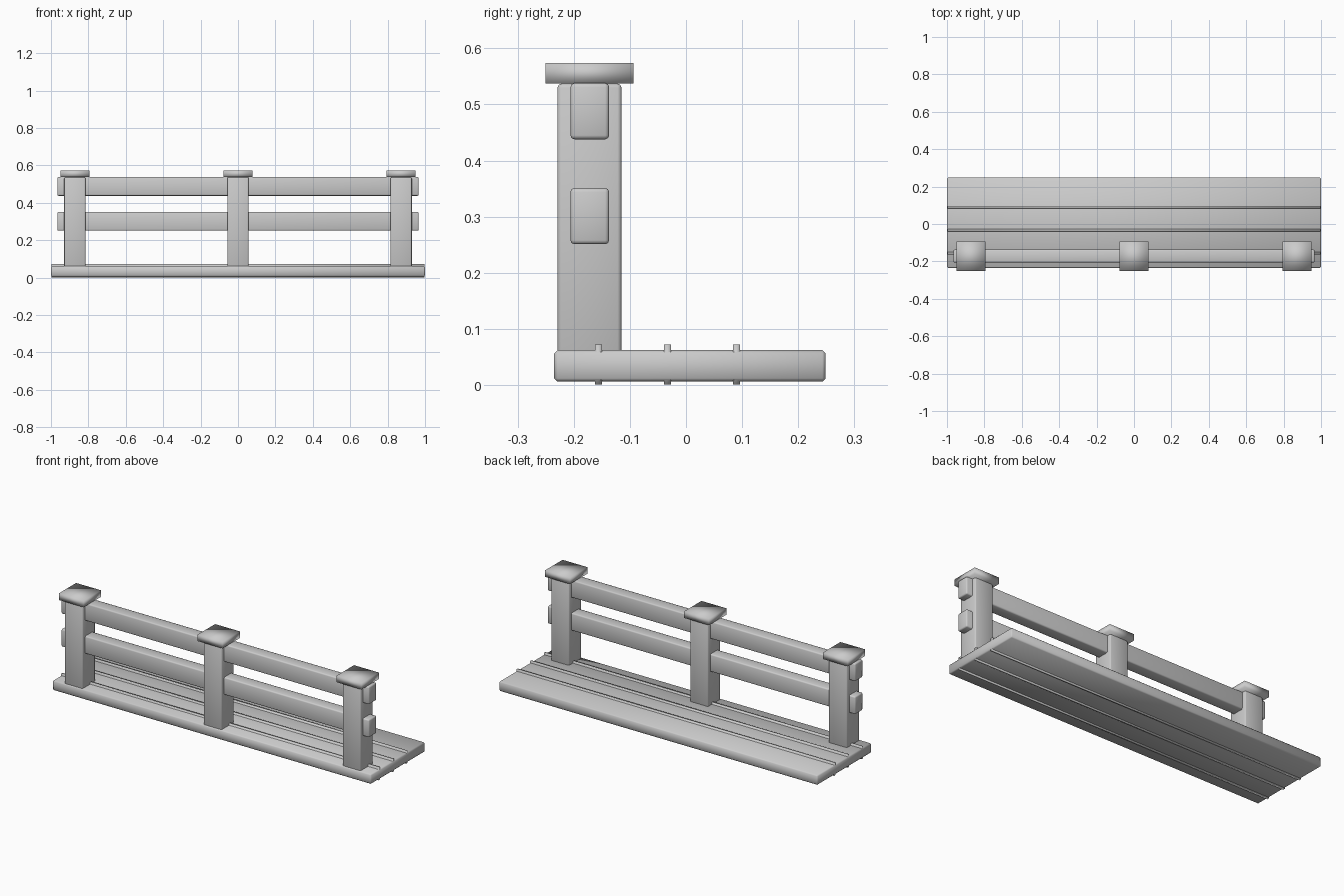
import bpy

if "Cube" in bpy.data.objects:
    bpy.data.objects.remove(bpy.data.objects["Cube"])


def block(name, x, y, z, bevel=0.0, segments=2):
    """Box spanning the (min, max) ranges, with optionally softened edges."""
    lo, hi = zip(x, y, z)
    bpy.ops.mesh.primitive_cube_add(size=1, location=[(a + b) / 2 for a, b in zip(lo, hi)])
    ob = bpy.context.object
    ob.name = name
    ob.scale = [b - a for a, b in zip(lo, hi)]
    bpy.ops.object.transform_apply(location=False, rotation=False, scale=True)
    if bevel:
        mod = ob.modifiers.new("soft_edges", "BEVEL")
        mod.width = bevel
        mod.segments = segments
    bpy.ops.object.shade_smooth()
    return ob


# Walkway deck with chamfered edges
block("deck", (-1, 1), (-0.235, 0.249), (0.006, 0.062), 0.006, 1)

# Thin raised strips running along the deck, showing above and below
for i, y in enumerate((-0.156, -0.033, 0.09)):
    block(f"deck_strip_{i + 1}", (-0.997, 0.997), (y - 0.006, y + 0.006), (0.001, 0.072))

# Posts with flat caps
for label, x in (("left", -0.872), ("middle", 0.0), ("right", 0.872)):
    block(f"post_{label}", (x - 0.057, x + 0.057), (-0.229, -0.115), (0.052, 0.537), 0.007)
    block(f"post_cap_{label}", (x - 0.078, x + 0.078), (-0.25, -0.094), (0.537, 0.574))

# Two horizontal rails passing through the posts
for label, z in (("lower", 0.301), ("upper", 0.488)):
    block(f"rail_{label}", (-0.966, 0.966), (-0.206, -0.137), (z - 0.05, z + 0.05), 0.007)
